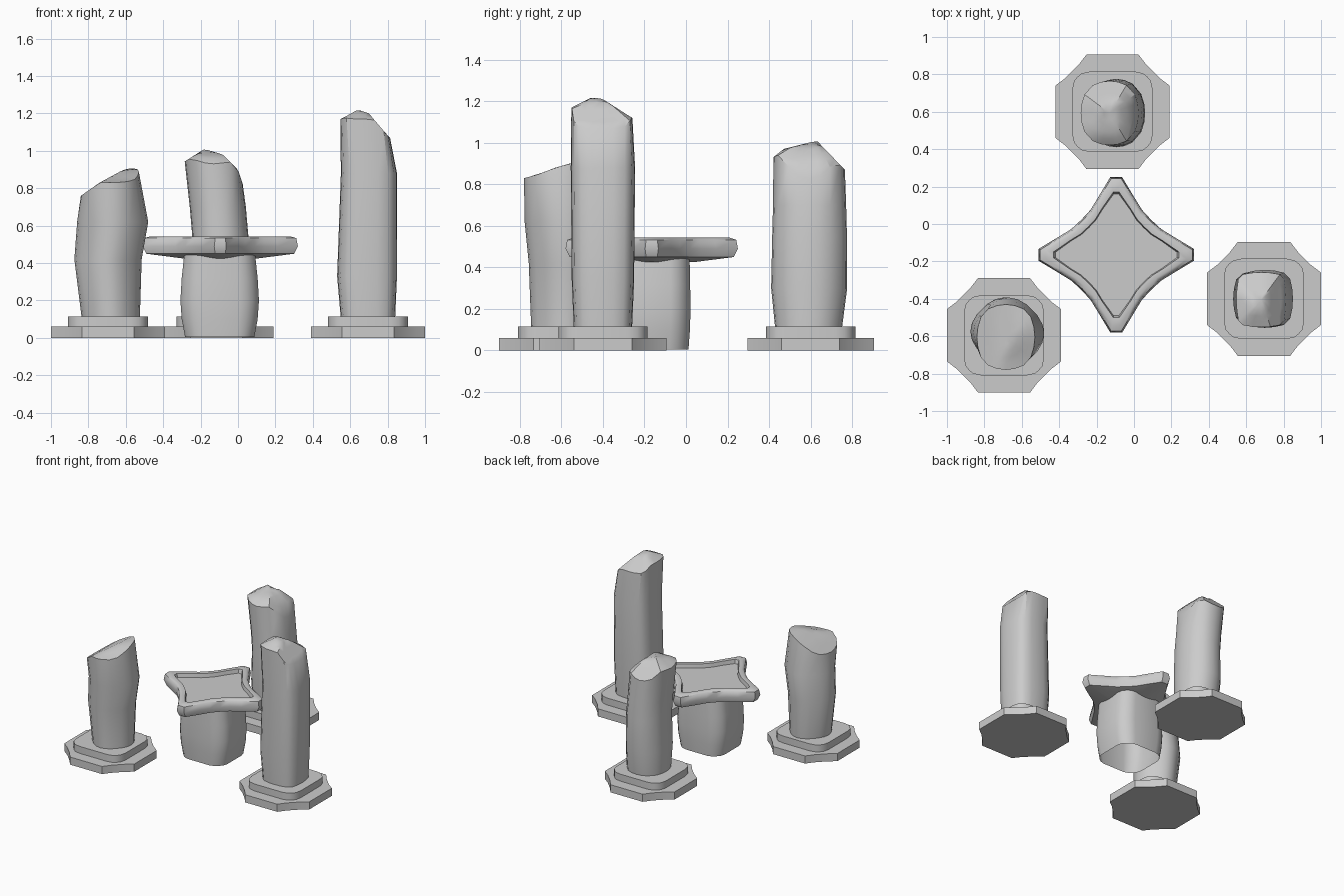
import bpy, math

if "Cube" in bpy.data.objects:
    bpy.data.objects.remove(bpy.data.objects["Cube"])


def loft(name, rings, smooth=35, closed_bottom=True):
    """Skin a list of equal-length point rings and close the ends."""
    n = len(rings[0])
    verts = [p for r in rings for p in r]
    faces = []
    for k in range(len(rings) - 1):
        for i in range(n):
            j = (i + 1) % n
            faces.append((k*n + i, k*n + j, (k+1)*n + j, (k+1)*n + i))
    ends = [(len(rings) - 1, False)] + ([(0, True)] if closed_bottom else [])
    for k, flip in ends:
        c = len(verts)
        verts.append(tuple(sum(p[a] for p in rings[k]) / n for a in range(3)))
        for i in range(n):
            a, b = k*n + i, k*n + (i + 1) % n
            faces.append((b, a, c) if flip else (a, b, c))
    me = bpy.data.meshes.new(name)
    me.from_pydata(verts, [], faces)
    ob = bpy.data.objects.new(name, me)
    bpy.context.collection.objects.link(ob)
    bpy.ops.object.select_all(action='DESELECT')
    ob.select_set(True)
    bpy.context.view_layer.objects.active = ob
    bpy.ops.object.shade_smooth_by_angle(angle=math.radians(smooth))
    return ob


def four_fold(quarter):
    """Repeat a quarter outline (counter-clockwise) around the centre."""
    pts = []
    for _ in range(4):
        pts += quarter
        quarter = [(-y, x) for x, y in quarter]
    return pts


def place(outline, cx, cy, sx, sy, z):
    return [(cx + sx*x, cy + sy*y, z) for x, y in outline]


def interp(table, t):
    if t <= table[0][0]:
        return table[0][1]
    for (a, za), (b, zb) in zip(table, table[1:]):
        if t <= b:
            return za + (zb - za) * (t - a) / (b - a)
    return table[-1][1]


# Outlines
octagon = four_fold([(.305, -.14), (.305, .14), (.25, .182), (.216, .216), (.182, .25)])
tier = four_fold([(.215, -.12), (.215, .12), (.205, .165), (.187, .187), (.165, .205)])
block = four_fold([(1, -.5), (1, 0), (1, .5), (.94, .7), (.83, .83), (.7, .94)])


def stone(c, u):
    """Bulging square with cut corners: corner at (u, c)."""
    return four_fold([(1 - (1 - u)*t*t, c*t) for t in (-1, -.5, 0, .5, 1)])


def star(s, tip=.41, w=.03):
    half = [(tip, w), (.31*s, .095*s), (.24*s, .138*s), (.187*s, .187*s)]
    quarter = [(tip, -w)] + half + [(y, x) for x, y in half[-2:0:-1]]
    return four_fold(quarter)


# Standing stones: base centre, body corner, top corner,
# body rings (z, cx, cy, hx, hy), top ring, top profiles along x and y
stones = {
    "left": ((-.695, -.595), (.5, .81), (.62, .86),
             [(.1, -.68, -.58, .155, .165), (.42, -.695, -.575, .18, .182), (.62, -.67, -.585, .19, .192)],
             (-.685, -.605, .155, .175),
             [(-.84, .76), (-.74, .83), (-.62, .895), (-.57, .91)],
             [(-.78, .83), (-.72, .845), (-.63, .88), (-.56, .9), (-.43, .91)]),
    "back": ((-.115, .6), (.56, .86), (.58, .87),
             [(.1, -.09, .59, .15, .16), (.3, -.095, .593, .155, .183),
              (.55, -.095, .595, .15, .18), (.7, -.108, .595, .15, .176)],
             (-.13, .593, .155, .172),
             [(-.29, .94), (-.18, 1.01), (-.08, .98), (0, .9), (.03, .81)],
             [(.42, .93), (.47, .97), (.63, 1.01), (.765, .87)]),
    "right": ((.695, -.4), (.68, .9), (.75, .92),
              [(.1, .695, -.4, .145, .14), (.33, .69, -.4, .16, .15), (.88, .7, -.4, .15, .155)],
              (.68, -.405, .133, .147),
              [(.55, 1.17), (.64, 1.22), (.7, 1.2), (.81, 1.07)],
              [(-.55, 1.17), (-.45, 1.22), (-.4, 1.21), (-.26, 1.12)]),
}
for side, (base, corner, top_corner, body, top, fx, fy) in stones.items():
    loft(side + "_base", [place(octagon, *base, 1, 1, z) for z in (0, .06)])
    loft(side + "_step", [place(tier, *base, 1, 1, z) for z in (.055, .115)])
    rings = [place(stone(*corner), cx, cy, hx, hy, z) for z, cx, cy, hx, hy in body]
    cx, cy, hx, hy = top
    for s in (1, .8, .6, .4, .2):
        rings.append([(x, y, min(interp(fx, x), interp(fy, y)))
                      for x, y, _ in place(stone(*top_corner), cx, cy, hx*s, hy*s, 0)])
    loft(side + "_standing_stone", rings, 35)

# Central pedestal, open underneath
loft("pedestal", [place(block, -.098, -.168, hx, hy, z) for z, hx, hy in
                  ((.005, .185, .18), (.1, .203, .187), (.2, .21, .19), (.32, .203, .188), (.46, .188, .185))],
     40, closed_bottom=False)

# Four-pointed basin: underside, outer wall, rim, recess (scale, tip, tip half-width, z)
basin = [(.5, .2, .01, .425), (.96, .395, .027, .45), (1, .415, .032, .49), (.97, .407, .027, .533),
         (.9, .375, .022, .543), (.8, .335, .016, .54), (.78, .325, .014, .51)]
loft("basin", [place(star(s, t, w), -.095, -.165, 1, 1, z) for s, t, w, z in basin], 50)
